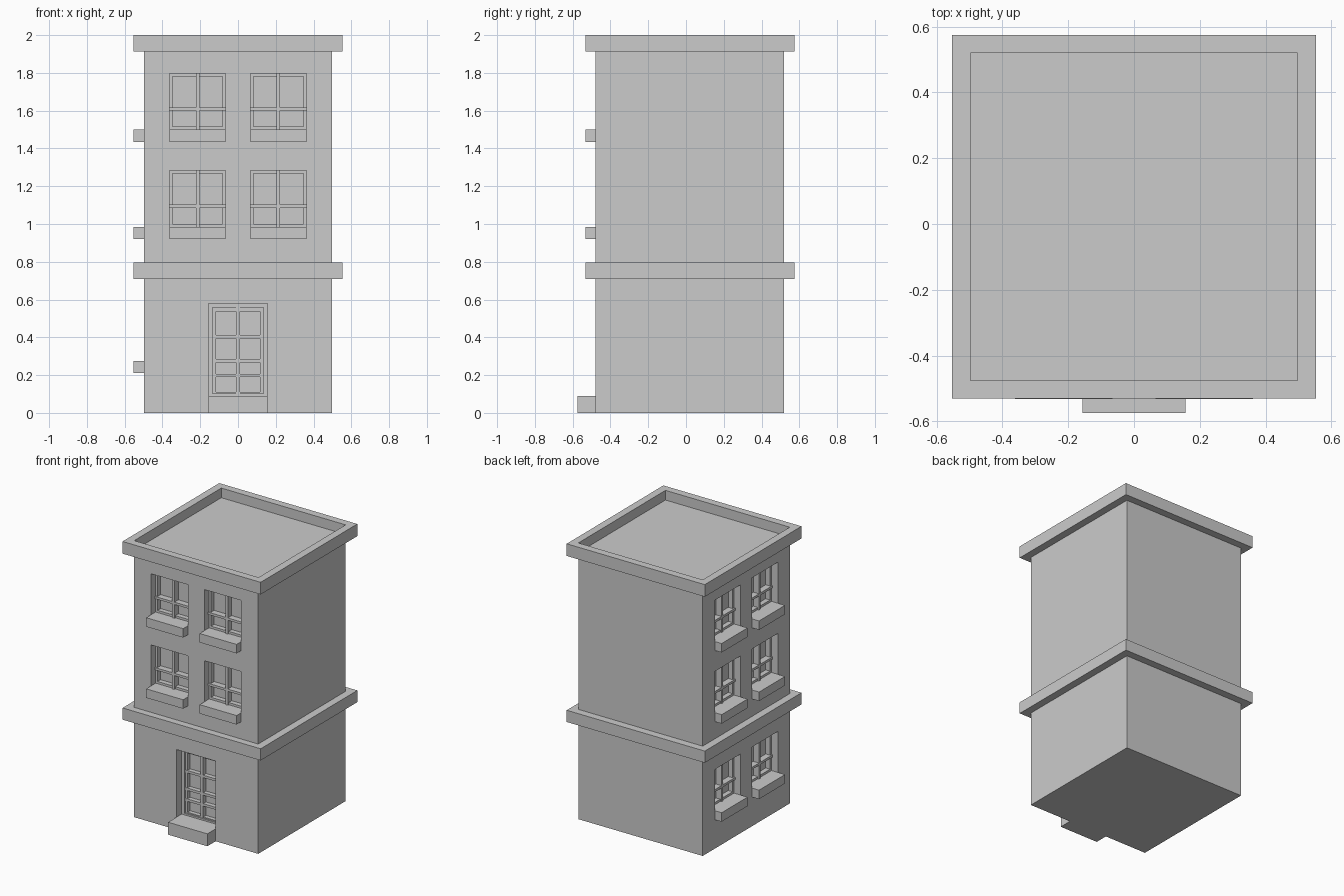
import bpy, bmesh, math
from mathutils import Matrix, Vector

if "Cube" in bpy.data.objects:
    bpy.data.objects.remove(bpy.data.objects["Cube"])

FRONT = Matrix.Translation((0, -0.48, 0))
SIDE = Matrix.Translation((-0.5, 0.02, 0)) @ Matrix.Rotation(-math.pi / 2, 4, 'Z')


def boxes(name, specs, mat=Matrix()):
    """One object from boxes given as (x0, x1, y0, y1, z0, z1)."""
    bm = bmesh.new()
    for x0, x1, y0, y1, z0, z1 in specs:
        centre = Vector((x0 + x1, y0 + y1, z0 + z1)) / 2
        size = Matrix.Diagonal((x1 - x0, y1 - y0, z1 - z0, 1))
        bmesh.ops.create_cube(bm, size=1, matrix=mat @ Matrix.Translation(centre) @ size)
    me = bpy.data.meshes.new(name)
    bm.to_mesh(me)
    bm.free()
    ob = bpy.data.objects.new(name, me)
    bpy.context.collection.objects.link(ob)
    return ob


def ring(name, z0, z1):
    """Square moulding running round the building."""
    bm = bmesh.new()
    loops = []
    for r, z in ((0.553, z0), (0.553, z1), (0.498, z1), (0.498, z0)):
        loops.append([bm.verts.new((sx * r, 0.022 + sy * r, z))
                      for sx, sy in ((-1, -1), (1, -1), (1, 1), (-1, 1))])
    for i in range(4):
        a, b = loops[i], loops[(i + 1) % 4]
        for j in range(4):
            k = (j + 1) % 4
            bm.faces.new((a[j], a[k], b[k], b[j]))
    bmesh.ops.recalc_face_normals(bm, faces=bm.faces)
    me = bpy.data.meshes.new(name)
    bm.to_mesh(me)
    bm.free()
    ob = bpy.data.objects.new(name, me)
    bpy.context.collection.objects.link(ob)


def frame(x0, x1, z0, z1, w, y0, y1):
    """Four bars around a rectangle."""
    return [(x0, x0 + w, y0, y1, z0, z1), (x1 - w, x1, y0, y1, z0, z1),
            (x0 + w, x1 - w, y0, y1, z0, z0 + w), (x0 + w, x1 - w, y0, y1, z1 - w, z1)]


def cut(body, x0, x1, z0, z1, depth, mat):
    """Sink a recess into the wall."""
    cutter = boxes("recess_cutter", [(x0, x1, -0.1, depth, z0, z1)], mat)
    cutter.hide_render = True
    mod = body.modifiers.new("recess", 'BOOLEAN')
    mod.operation, mod.solver, mod.object = 'DIFFERENCE', 'EXACT', cutter
    bpy.context.view_layer.objects.active = body
    bpy.ops.object.modifier_apply(modifier=mod.name)
    bpy.data.objects.remove(cutter)


def window(body, cx, z, mat):
    x0, x1, top, h = cx - 0.148, cx + 0.148, z + 0.298, 0.009
    cut(body, x0, x1, z, top, 0.09, mat)
    bars = frame(x0, x1, z, top, 0.016, 0.055, 0.095)
    bars += [(cx - h, cx + h, 0.045, 0.095, z, top),
             (x0, x1, 0.045, 0.095, z + 0.1, z + 0.117)]
    boxes("window_frame", bars, mat)
    boxes("window_sill", [(x0, x1, -0.053, 0.01, z - 0.065, z)], mat)


# Main block, its top is the sunken roof
body = boxes("walls", [(-0.498, 0.498, -0.48, 0.52, 0, 1.93)])

# Mouldings
ring("floor_band", 0.71, 0.795)
ring("roof_cornice", 1.912, 2.0)

# Windows: two floors on the front, three on the left side
for cx in (-0.214, 0.214):
    for z in (0.985, 1.5):
        window(body, cx, z, FRONT)
    for z in (0.275, 0.985, 1.5):
        window(body, cx, z, SIDE)

# Glazed door with doorstep
cut(body, -0.157, 0.157, 0.09, 0.58, 0.1, FRONT)
boxes("door_frame", frame(-0.157, 0.157, 0.08, 0.58, 0.022, 0.06, 0.105), FRONT)
door = frame(-0.137, 0.137, 0.09, 0.558, 0.02, 0.07, 0.105)
door.append((-0.01, 0.01, 0.065, 0.105, 0.09, 0.558))
door += [(-0.135, 0.135, 0.068, 0.105, z - 0.009, z + 0.009) for z in (0.198, 0.277, 0.404)]
boxes("door", door, FRONT)
boxes("doorstep", [(-0.157, 0.157, -0.095, 0.01, 0, 0.09)], FRONT)
